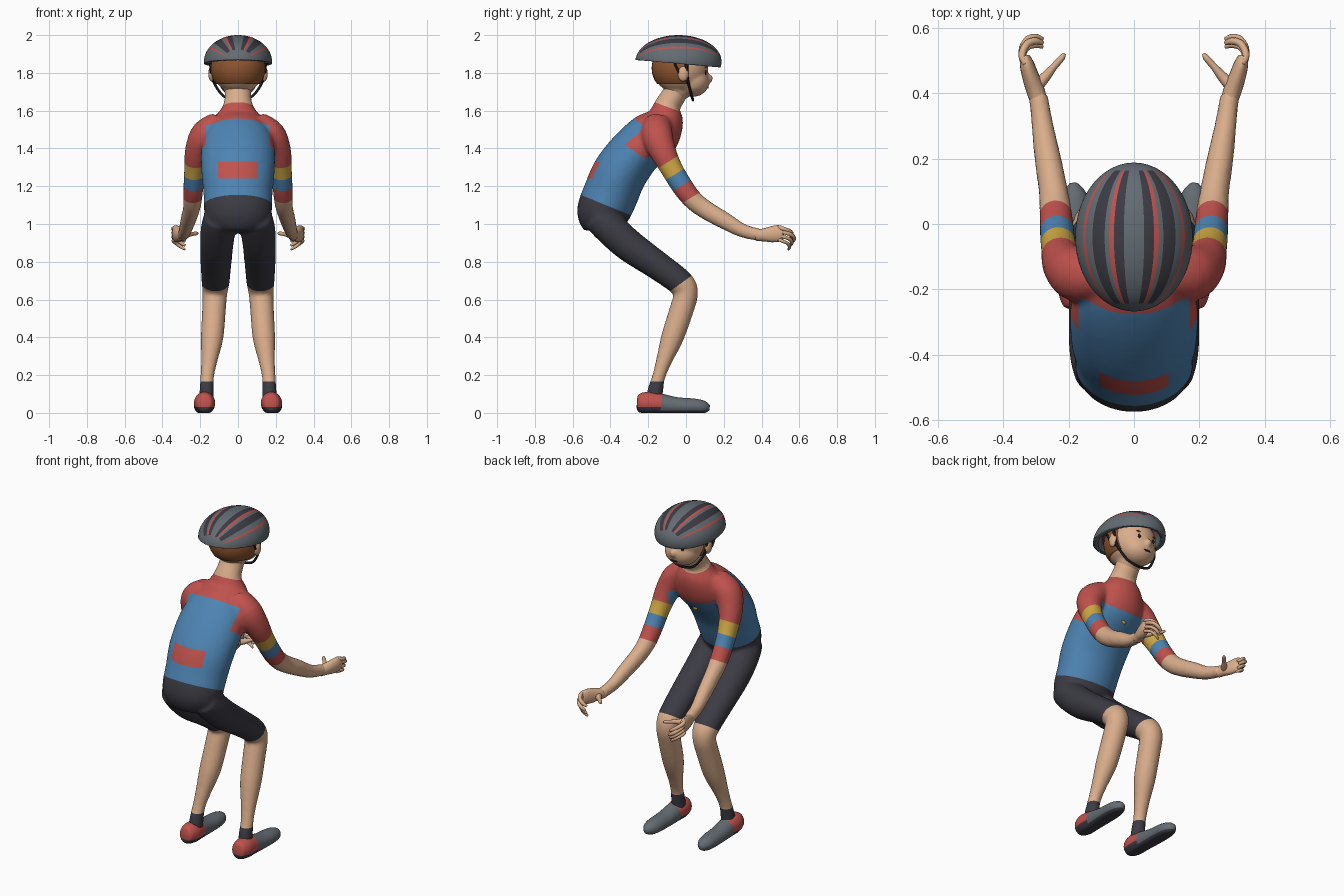
import bpy, bmesh, math
from mathutils import Vector, Matrix
from mathutils.bvhtree import BVHTree

cube = bpy.data.objects.get("Cube")
if cube:
    bpy.data.objects.remove(cube)

COLOURS = {
    "skin": (0.70, 0.42, 0.26), "red": (0.53, 0.085, 0.075), "blue": (0.075, 0.23, 0.45),
    "yellow": (0.62, 0.39, 0.06), "charcoal": (0.045, 0.044, 0.058), "grey": (0.125, 0.15, 0.17),
    "hair_brown": (0.27, 0.09, 0.03), "black": (0.012, 0.012, 0.015),
}
NAMES = list(COLOURS)
MATS = []
for name, rgb in COLOURS.items():
    m = bpy.data.materials.new(name)
    m.use_nodes = True
    m.diffuse_color = (*rgb, 1)
    m.node_tree.nodes["Principled BSDF"].inputs["Base Color"].default_value = (*rgb, 1)
    MATS.append(m)


def loft(bm, points, side=1, n=20, steps=4):
    """Tube through (x, y, z, half width, half depth) points, smoothly interpolated."""
    pts = [Vector((p[0] * side, *p[1:])) for p in points]
    ext = [pts[0]] + pts + [pts[-1]]
    path = []
    for a, b, c, d in zip(ext, ext[1:], ext[2:], ext[3:]):
        for k in range(steps):
            u = k / steps
            path.append(0.5 * (2 * b + (c - a) * u + (2 * a - 5 * b + 4 * c - d) * u * u
                               + (3 * b - a - 3 * c + d) * u ** 3))
    path.append(pts[-1])
    rings = []
    for i, p in enumerate(path):
        t = (path[min(i + 1, len(path) - 1)].to_3d() - path[max(i - 1, 0)].to_3d()).normalized()
        across = (Vector((1, 0, 0)) - t * t.x).normalized()
        up = t.cross(across)
        rings.append([bm.verts.new(p.to_3d() + across * p[3] * math.cos(2 * math.pi * j / n)
                                   + up * p[4] * math.sin(2 * math.pi * j / n)) for j in range(n)])
    for r, s in zip(rings, rings[1:]):
        for j in range(n):
            bm.faces.new((r[j], r[(j + 1) % n], s[(j + 1) % n], s[j]))
    bm.faces.new(rings[0][::-1])
    bm.faces.new(rings[-1])


def ellipsoid(bm, centre, radii, u=32, v=20, turn=0):
    mat = Matrix.Translation(centre) @ Matrix.Diagonal((*radii, 1)) @ Matrix.Rotation(turn, 4, 'X')
    bmesh.ops.create_uvsphere(bm, u_segments=u, v_segments=v, radius=1, matrix=mat)


def cut(bm, normal, offset, **kw):
    """Slice the mesh along the plane normal . p = offset."""
    no = Vector(normal)
    return bmesh.ops.bisect_plane(bm, geom=bm.verts[:] + bm.edges[:] + bm.faces[:],
                                  plane_co=no * offset / no.length_squared, plane_no=no, **kw)


def finish(bm, name, colour):
    """Make the object; colour is a material name or a rule giving one from a face."""
    bmesh.ops.recalc_face_normals(bm, faces=bm.faces)
    for f in bm.faces:
        f.smooth = True
        f.material_index = NAMES.index(colour if isinstance(colour, str) else colour(f))
    used = sorted({f.material_index for f in bm.faces})
    for f in bm.faces:
        f.material_index = used.index(f.material_index)
    me = bpy.data.meshes.new(name)
    bm.to_mesh(me)
    bm.free()
    for i in used:
        me.materials.append(MATS[i])
    ob = bpy.data.objects.new(name, me)
    bpy.context.collection.objects.link(ob)
    return ob


def fuse(bm, voxel, smooth):
    """Union overlapping volumes into one soft skin."""
    ob = finish(bm, "fuse_helper", "skin")
    mod = ob.modifiers.new("remesh", 'REMESH')
    mod.mode, mod.voxel_size = 'VOXEL', voxel
    mod = ob.modifiers.new("smooth", 'SMOOTH')
    mod.factor, mod.iterations = 0.5, smooth
    dg = bpy.context.evaluated_depsgraph_get()
    me = bpy.data.meshes.new_from_object(ob.evaluated_get(dg))
    out = bmesh.new()
    out.from_mesh(me)
    old = ob.data
    bpy.data.objects.remove(ob)
    bpy.data.meshes.remove(old)
    bpy.data.meshes.remove(me)
    return out


# Body: torso, arms and legs fused, then cut along the clothing edges
bm = bmesh.new()
loft(bm, [(0, -.46, .96, .11, .08), (0, -.455, 1.0, .155, .115), (0, -.44, 1.06, .178, .14),
          (0, -.40, 1.155, .182, .146), (0, -.35, 1.27, .193, .145), (0, -.26, 1.39, .195, .138),
          (0, -.165, 1.475, .175, .135), (0, -.115, 1.55, .135, .105), (0, -.098, 1.625, .08, .07),
          (0, -.06, 1.69, .07, .065), (0, -.03, 1.77, .07, .065)], n=40)
for s in (1, -1):
    loft(bm, [(.10, -.145, 1.54, .06, .07), (.17, -.155, 1.475, .08, .085), (.213, -.125, 1.39, .068, .072),
              (.229, -.08, 1.30, .056, .06), (.236, -.02, 1.2, .053, .057), (.24, .035, 1.13, .05, .053),
              (.247, .1, 1.078, .045, .05), (.264, .2, 1.02, .041, .046), (.28, .3, .965, .034, .037),
              (.294, .40, .94, .029, .033)], s)
    loft(bm, [(.095, -.46, 1.04, .085, .09), (.105, -.40, .975, .092, .088), (.113, -.30, .885, .088, .086),
              (.117, -.146, .777, .081, .076), (.119, -.03, .69, .074, .071), (.122, .0, .635, .066, .064),
              (.127, -.022, .55, .063, .064), (.137, -.072, .4, .06, .06), (.152, -.115, .28, .044, .043),
              (.163, -.145, .19, .036, .035), (.166, -.162, .12, .038, .042), (.168, -.17, .06, .04, .045)], s)
bm = fuse(bm, 0.011, 5)

ARM, THIGH, SPINE, HEM, COLLAR = (0, .52, -.855), (0, .585, -.81), (0, .57, .82), (0, .41, 1), (0, .35, .94)
BANDS = [(-1.185, "red"), (-1.11, "yellow"), (-1.04, "blue"), (-.96, "red")]
for normal, offset in [(ARM, b[0]) for b in BANDS] + [
        (THIGH, -.571), (SPINE, 1.12), (SPINE, .98), (HEM, .926), (COLLAR, 1.488), ((0, 0, 1), .165),
        ((0, 0, 1), 1.24), ((0, 0, 1), 1.33)] + [((1, 0, 0), x) for x in (-.17, -.105, .105, .17)]:
    cut(bm, normal, offset)


def clothing(f):
    c = f.calc_center_median()
    x, along = abs(c.x), {k: Vector(k).dot(c) for k in (ARM, THIGH, SPINE, HEM, COLLAR)}
    if x > .16 and c.y * .855 + c.z * .52 > .54 and along[ARM] > BANDS[0][0]:
        return next((col for (_, _), (end, col) in zip(BANDS, BANDS[1:]) if along[ARM] < end), "skin")
    if along[COLLAR] > 1.488:
        return "skin"
    if along[HEM] < .926:
        return "skin" if along[THIGH] > -.571 and c.z > .165 else "charcoal"
    pocket = x < .105 and 1.24 < c.z < 1.33 and f.normal.y < 0 and c.y < -.38
    yoke = along[SPINE] > 1.12 or (along[SPINE] > .98 and x > .17)
    return "red" if yoke or pocket else "blue"


bm.normal_update()
body_tree = BVHTree.FromBMesh(bm)
finish(bm, "rider_body", clothing)

# Head with jaw and nose
bm = bmesh.new()
ellipsoid(bm, (0, -.03, 1.825), (.135, .147, .137))
ellipsoid(bm, (0, .035, 1.757), (.102, .09, .084))
ellipsoid(bm, (0, .118, 1.77), (.02, .026, .024))
ellipsoid(bm, (0, -.04, 1.72), (.074, .07, .07))
bm = fuse(bm, 0.009, 4)
face_tree = BVHTree.FromBMesh(bm)
finish(bm, "head", "skin")


def plate(name, tree, x, z, radii, colour):
    """Thin rounded plate lying on the surface facing +y."""
    hit = tree.ray_cast(Vector((x, 1, z)), Vector((0, -1, 0)))[0]
    b = bmesh.new()
    ellipsoid(b, hit if hit else (x, .1, z), (radii[0], .004, radii[1]), 16, 10)
    finish(b, name, colour)


for s, label in ((1, "left"), (-1, "right")):
    plate(label + "_eye", face_tree, .048 * s, 1.803, (.011, .014), "black")
    plate(label + "_eyebrow", face_tree, .05 * s, 1.832, (.022, .005), "hair_brown")
    bm = bmesh.new()
    ellipsoid(bm, (.14 * s, -.015, 1.795), (.017, .028, .04))
    finish(bm, label + "_ear", "skin")
plate("mouth", face_tree, 0, 1.722, (.024, .005), "black")
plate("chest_button", body_tree, 0, 1.36, (.016, .016), "yellow")

# Hair: a cap trimmed at the face and nape
bm = bmesh.new()
ellipsoid(bm, (0, -.035, 1.825), (.146, .147, .14))
for normal, offset in (((0, 1, 0), .012), ((0, 0, -1), -1.742)):
    res = cut(bm, normal, offset, clear_outer=True)
    bmesh.ops.holes_fill(bm, edges=[e for e in bm.edges if e.is_boundary])
finish(bm, "hair", "hair_brown")

# Helmet: open shell with lengthwise vents and trim
PATTERN = ["grey"] * 2 + ["charcoal"] * 2 + ["red", "grey"] + ["charcoal"] * 3 + ["grey"] * 2 + ["red"]
HELMET, SIZE = Vector((0, -.04, 1.86)), Vector((.18, .228, .14))


def vents(f):
    c = f.calc_center_median() - HELMET
    i = int(math.degrees(math.atan2(abs(c.x) / SIZE.x, c.z / SIZE.z)) / 5)
    return PATTERN[i] if i < len(PATTERN) and abs(c.y) < .205 else "grey"


bm = bmesh.new()
ellipsoid(bm, HELMET, SIZE, 72, 40, math.pi / 2)
cut(bm, (0, .09, 1), 1.845, clear_inner=True)
helmet = finish(bm, "helmet", vents)
shell = helmet.modifiers.new("shell", 'SOLIDIFY')
shell.thickness, shell.offset = .028, -1


def shoe_colour(f):
    c = f.calc_center_median()
    if c.z < .012 or (c.y < -.13 and c.z < .032):
        return "charcoal"
    return "red" if c.y < -.13 else "grey"


for s, label in ((1, "left"), (-1, "right")):
    # Chin strap
    bm = bmesh.new()
    loft(bm, [(.146, .0, 1.85, .008, .008), (.132, .01, 1.76, .007, .007), (.085, .028, 1.685, .007, .007),
              (.04, .035, 1.662, .007, .007), (0, .037, 1.656, .007, .007)], s, 8)
    loft(bm, [(.146, -.06, 1.85, .006, .006), (.143, -.03, 1.79, .006, .006),
              (.128, .012, 1.75, .006, .006)], s, 8)
    finish(bm, label + "_strap", "black")

    # Hand: palm, four curled fingers and thumb
    bm = bmesh.new()
    loft(bm, [(.291, .375, .94, .026, .031), (.302, .41, .942, .028, .034), (.316, .45, .945, .026, .042),
              (.328, .49, .95, .022, .044), (.334, .515, .95, .014, .036)], s)
    for i in range(4):
        z, r = .982 - .021 * i, .0115 - .0008 * i
        reach = .012 * abs(i - 1)
        loft(bm, [(.33, .49, z, r, r), (.343, .53 - reach, z - .008, r, r),
                  (.328, .563 - reach, z - .022, r, r), (.302, .572 - reach, z - .04, r, r),
                  (.28, .566 - reach, z - .054, r * .6, r * .6)], s, 10)
    loft(bm, [(.30, .42, .94, .02, .022), (.272, .45, .942, .016, .016), (.245, .482, .947, .011, .011),
              (.222, .508, .95, .01, .01), (.213, .522, .951, .005, .005)], s, 12)
    finish(bm, label + "_hand", "skin")

    # Shoe: red heel, grey cover, dark sole
    bm = bmesh.new()
    loft(bm, [(.176, -.26, .05, .025, .026), (.176, -.248, .05, .042, .048), (.177, -.2, .052, .056, .06),
              (.178, -.13, .046, .053, .055), (.18, -.05, .037, .052, .046), (.182, .04, .034, .05, .042),
              (.184, .095, .03, .037, .034), (.185, .125, .027, .012, .014)], s, 28)
    for offset in (.012, .032):
        cut(bm, (0, 0, 1), offset)
    for v in bm.verts:
        v.co.z = max(v.co.z, 0)
    finish(bm, label + "_shoe", shoe_colour)
